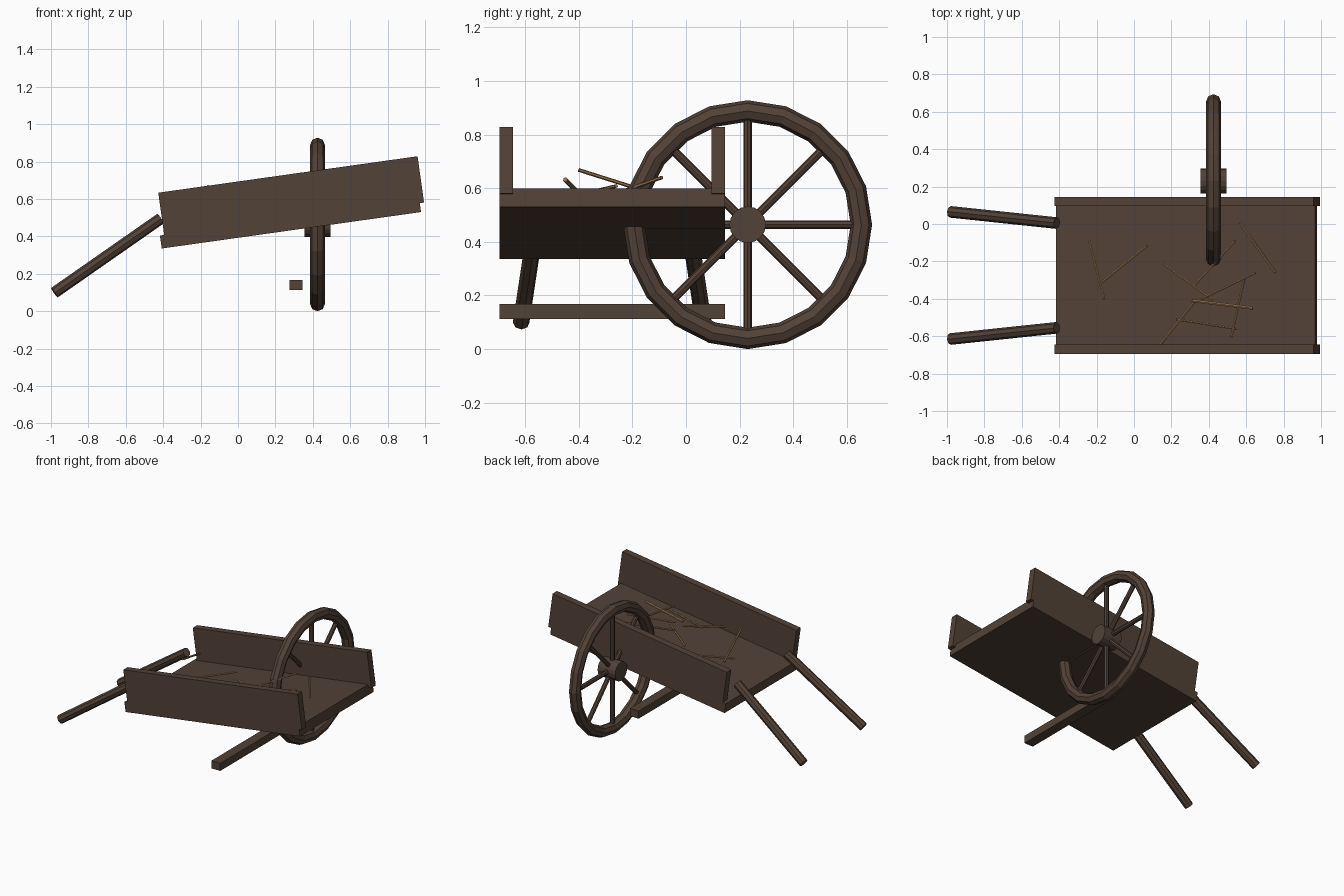
import bpy, math
from mathutils import Vector

if "Cube" in bpy.data.objects:
    bpy.data.objects.remove(bpy.data.objects["Cube"])

TILT = math.radians(8)
BED_Y = -0.275


def material(name, color):
    m = bpy.data.materials.new(name)
    m.diffuse_color = (*color, 1)
    m.use_nodes = True
    m.node_tree.nodes["Principled BSDF"].inputs["Base Color"].default_value = m.diffuse_color
    return m


WOOD = material("dark_wood", (0.085, 0.054, 0.038))
STRAW = material("straw", (0.34, 0.19, 0.09))


def finish(name, mat):
    ob = bpy.context.object
    ob.name = name
    ob.data.materials.append(mat)
    return ob


def box(name, loc, size, tilt=0.0):
    bpy.ops.mesh.primitive_cube_add(size=1, location=loc, rotation=(0, -tilt, 0))
    bpy.context.object.scale = size
    return finish(name, WOOD)


def rod(name, a, b, radius, sides=8, mat=WOOD):
    a, b = Vector(a), Vector(b)
    d = b - a
    bpy.ops.mesh.primitive_cylinder_add(
        vertices=sides, radius=radius, depth=d.length, location=(a + b) / 2,
        rotation=d.to_track_quat('Z', 'Y').to_euler())
    return finish(name, mat)


def tilted(u, y, n):
    # position along / above the sloping cart bed
    c, s = math.cos(TILT), math.sin(TILT)
    return (u * c - n * s, y, u * s + n * c)


# Sloping bed and side boards
box("bed", tilted(0.343, BED_Y, 0.424), (1.40, 0.84, 0.07), TILT)
for side, label in ((-1, "front"), (1, "back")):
    box(f"{label}_side_board", tilted(0.366, BED_Y + side * 0.395, 0.562),
        (1.40, 0.05, 0.25), TILT)

# Cross bar below the bed
box("cross_bar", (0.31, BED_Y, 0.14), (0.07, 0.84, 0.055))

# Splayed handles
for side, label in ((-1, "front"), (1, "back")):
    rod(f"{label}_handle", (-0.982, BED_Y + side * 0.34, 0.099),
        (-0.413, BED_Y + side * 0.28, 0.496), 0.031)

# Wheel: rim, hub and spokes
wx, wy, wz = 0.425, 0.23, 0.464
bpy.ops.mesh.primitive_torus_add(
    major_segments=20, minor_segments=8, major_radius=0.424, minor_radius=0.04,
    location=(wx, wy, wz), rotation=(0, math.pi / 2, 0))
finish("wheel_rim", WOOD)
rod("wheel_hub", (wx - 0.07, wy, wz), (wx + 0.07, wy, wz), 0.068, 16)
for i in range(8):
    a = i * math.pi / 4
    d = Vector((0, math.cos(a), math.sin(a)))
    c = Vector((wx, wy, wz))
    rod(f"spoke_{i + 1}", c + d * 0.03, c + d * 0.41, 0.016)

# Loose straw stalks lying in the bed
stalks = [
    ((-0.24, -0.09, 0.57), (-0.16, -0.40, 0.668)),
    ((-0.17, -0.31, 0.49), (0.07, -0.115, 0.53)),
    ((0.16, -0.215, 0.53), (0.42, -0.405, 0.56)),
    ((0.32, -0.33, 0.555), (0.54, -0.09, 0.64)),
    ((0.36, -0.40, 0.575), (0.65, -0.26, 0.608)),
    ((0.31, -0.41, 0.59), (0.635, -0.45, 0.632)),
    ((0.59, -0.29, 0.575), (0.52, -0.605, 0.57)),
    ((0.565, 0.005, 0.575), (0.755, -0.26, 0.59)),
    ((0.225, -0.51, 0.53), (0.545, -0.56, 0.565)),
    ((0.32, -0.42, 0.55), (0.14, -0.645, 0.51)),
]
for i, (a, b) in enumerate(stalks):
    rod(f"straw_stalk_{i + 1}", a, b, 0.009 if i == 5 else 0.007, 6, STRAW)
